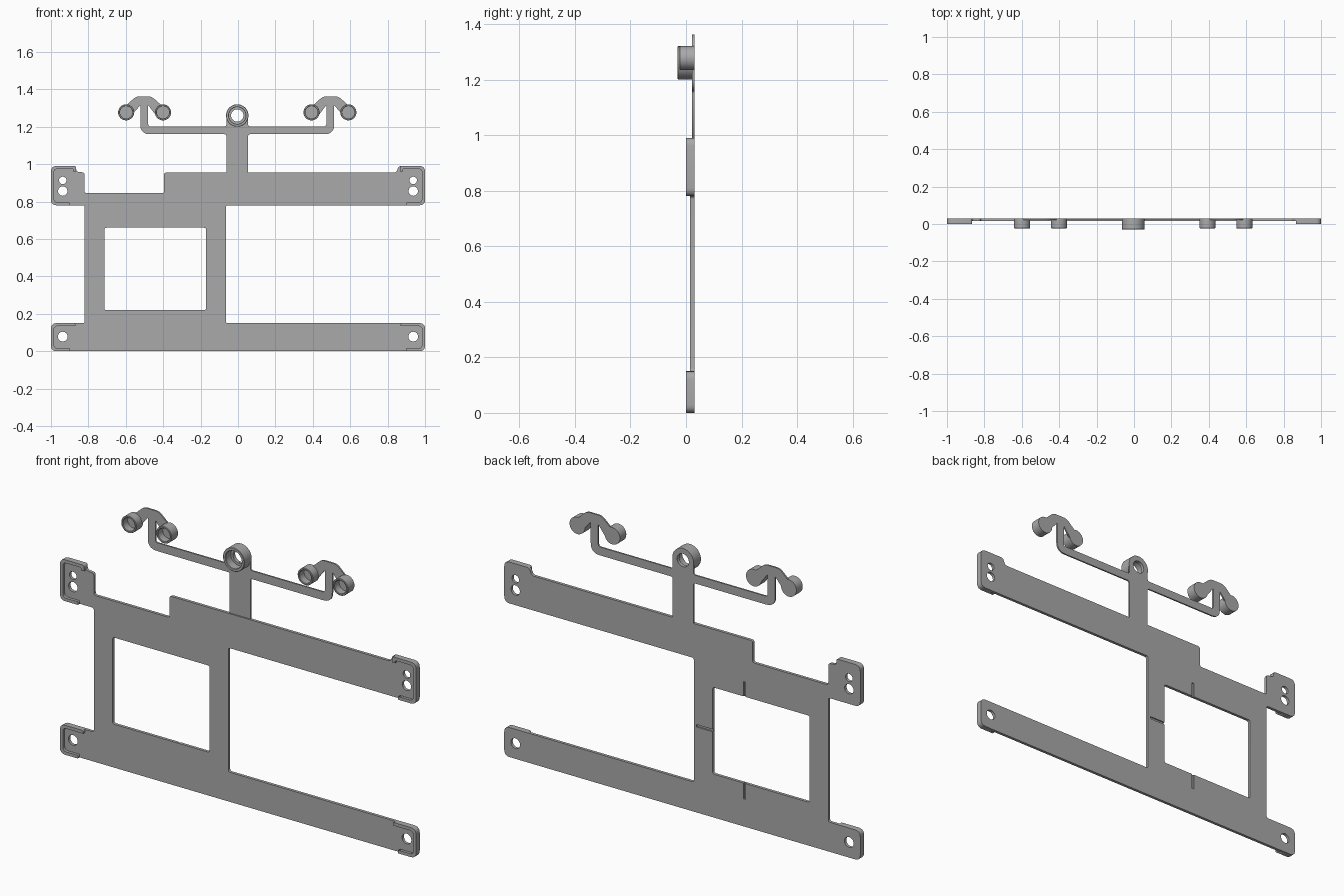
import bpy, bmesh, math
from mathutils import Vector, Matrix

old = bpy.data.objects.get("Cube")
if old:
    bpy.data.objects.remove(old, do_unlink=True)

GREY = (0.4, 0.4, 0.4, 1)
grey = bpy.data.materials.new("plain grey")
grey.use_nodes = True
grey.diffuse_color = GREY
grey.node_tree.nodes["Principled BSDF"].inputs["Base Color"].default_value = GREY

BACK = 0.03      # back plane of every plate
PLATE = 0.015    # front plane of the frame
THIN = 0.022     # front plane of the arm
SHIFT = -0.004   # sideways offset of the arm


def rounded(points, default=0.012, steps=5):
    """Round each corner of a loop of (x, z) or (x, z, radius) points."""
    out, n = [], len(points)
    for i, p in enumerate(points):
        c = Vector(p[:2])
        a = Vector(points[i - 1][:2]) - c
        b = Vector(points[(i + 1) % n][:2]) - c
        r = p[2] if len(p) > 2 else default
        cut = min(r, a.length * 0.45, b.length * 0.45)
        if cut < 0.001:
            out.append(c)
            continue
        s, e = c + a.normalized() * cut, c + b.normalized() * cut
        for k in range(steps + 1):
            t = k / steps
            out.append(s * (1 - t) ** 2 + c * 2 * t * (1 - t) + e * t * t)
    return out


def circle(x, z, r, n=24):
    return [Vector((x + r * math.cos(k * math.tau / n), z + r * math.sin(k * math.tau / n)))
            for k in range(n)]


def add_object(name, bm):
    bmesh.ops.remove_doubles(bm, verts=bm.verts, dist=0.00005)
    bmesh.ops.recalc_face_normals(bm, faces=bm.faces)
    mesh = bpy.data.meshes.new(name)
    bm.to_mesh(mesh)
    bm.free()
    mesh.materials.clear()
    mesh.materials.append(grey)
    obj = bpy.data.objects.new(name, mesh)
    bpy.context.collection.objects.link(obj)
    return obj


def plate(name, loops, front, back):
    """Filled outline with holes, extruded between two depths."""
    curve = bpy.data.curves.new(name + " outline", 'CURVE')
    curve.dimensions = '2D'
    curve.fill_mode = 'BOTH'
    curve.extrude = (back - front) / 2
    for loop in loops:
        spline = curve.splines.new('POLY')
        spline.points.add(len(loop) - 1)
        for pt, v in zip(spline.points, loop):
            pt.co = (v.x, v.y, 0, 1)
        spline.use_cyclic_u = True
    temp = bpy.data.objects.new(name + " outline", curve)
    bpy.context.collection.objects.link(temp)
    graph = bpy.context.evaluated_depsgraph_get()
    mesh = bpy.data.meshes.new_from_object(temp.evaluated_get(graph))
    bm = bmesh.new()
    bm.from_mesh(mesh)
    bm.transform(Matrix.Translation((0, (front + back) / 2, 0)) @ Matrix.Rotation(math.pi / 2, 4, 'X'))
    bpy.data.objects.remove(temp, do_unlink=True)
    bpy.data.curves.remove(curve)
    bpy.data.meshes.remove(mesh)
    return add_object(name, bm)


def lathe(name, profile, x, z, closed):
    """Turn an (r, y) profile about a front-to-back axis."""
    bm = bmesh.new()
    verts = [bm.verts.new((r, y, 0)) for r, y in profile]
    pairs = list(zip(verts, verts[1:] + verts[:1]))
    edges = [bm.edges.new(p) for p in (pairs if closed else pairs[:-1])]
    bmesh.ops.spin(bm, geom=verts + edges, cent=(0, 0, 0), axis=(0, 1, 0),
                   angle=math.tau, steps=40, use_merge=True)
    bmesh.ops.translate(bm, verts=bm.verts, vec=(x, 0, z))
    obj = add_object(name, bm)
    bpy.ops.object.select_all(action='DESELECT')
    obj.select_set(True)
    bpy.context.view_layer.objects.active = obj
    bpy.ops.object.shade_smooth_by_angle(angle=math.radians(35))


# Frame: two long bars joined by two posts around a window
outline = rounded([
    (-1, 0, 0.03), (1, 0, 0.03), (1, 0.15, 0.03), (-0.065, 0.15), (-0.065, 0.78),
    (1, 0.78, 0.03), (1, 0.99, 0.03), (0.86, 0.99), (0.845, 0.955), (-0.395, 0.955),
    (-0.395, 0.845), (-0.82, 0.845), (-0.82, 0.955), (-0.865, 0.96), (-0.865, 0.99),
    (-1, 0.99, 0.03), (-1, 0.78, 0.03), (-0.82, 0.78), (-0.82, 0.15), (-1, 0.15, 0.03)])
window = rounded([(-0.715, 0.22), (-0.17, 0.22), (-0.17, 0.66), (-0.715, 0.66)])
holes = []
for s in (-1, 1):
    x = s * 0.937
    holes += [circle(x, 0.078, 0.026), circle(x, 0.856, 0.025), circle(x, 0.913, 0.02)]
frame = plate("frame", [outline, window] + holes, PLATE, BACK)

# Shallow grooves in the back of the frame, running out from the window
for x, z, w, h in ((-0.35, 0.69, 0.012, 0.09), (-0.35, 0.185, 0.012, 0.09),
                   (-0.13, 0.44, 0.1, 0.012)):
    bm = bmesh.new()
    bmesh.ops.create_cube(bm, size=1, matrix=Matrix.Translation((x, BACK, z))
                          @ Matrix.Diagonal((w, 0.014, h, 1)))
    cutter = add_object("groove cutter", bm)
    cutter.hide_render = True
    mod = frame.modifiers.new("groove", 'BOOLEAN')
    mod.operation = 'DIFFERENCE'
    mod.solver = 'EXACT'
    mod.object = cutter
    bpy.context.view_layer.objects.active = frame
    bpy.ops.object.modifier_apply(modifier=mod.name)
    bpy.data.objects.remove(cutter, do_unlink=True)

# Raised rims round the four corner pads
T = 0.016
for s, side in ((-1, "right"), (1, "left")):
    for level, z0, z1, top in (("lower", 0, 0.15, 0.13), ("upper", 0.78, 0.99, 0.135)):
        path = [(0.9, z0, 0), (1, z0, 0.03), (1, z1, 0.03), (1 - top, z1)]
        if level == "upper":
            path += [(1 - top, z1 - 0.03, 0), (1 - top + T, z1 - 0.03, 0), (1 - top + T, z1 - T)]
        else:
            path += [(1 - top, z1 - T, 0)]
        path += [(1 - T, z1 - T, 0.02), (1 - T, z0 + T, 0.02), (0.9, z0 + T, 0)]
        loop = [Vector((s * v.x, v.y)) for v in rounded(path)]
        plate(f"{level}_{side}_rim", [loop], 0, PLATE)

# Thin arm: stem, crossbar and a forked hook at each end
half = [(0.058, 0.945, 0), (0.058, 1.16), (0.518, 1.16, 0.05), (0.518, 1.315, 0.004),
        (0.57, 1.255, 0), (0.625, 1.285, 0), (0.542, 1.362, 0.02), (0.458, 1.362, 0.02),
        (0.372, 1.285, 0), (0.43, 1.255, 0), (0.476, 1.315, 0.004), (0.476, 1.202, 0.012),
        (0.058, 1.202), (0.058, 1.262, 0), (0.045, 1.262, 0), (0.03, 1.228, 0)]
mirrored = [(-p[0], *p[1:]) for p in reversed(half)]
arm = [v + Vector((SHIFT, 0)) for v in rounded(half + mirrored)]
plate("arm", [arm], THIN, BACK)

# Cups on the hooks, closed at the back
cup = [(0, BACK), (0.043, BACK), (0.043, -0.021), (0.041, -0.023), (0.035, -0.023),
       (0.033, -0.021), (0.033, 0.016), (0, 0.016)]
for s, side in ((-1, "right"), (1, "left")):
    for place, x in (("inner", 0.397), ("outer", 0.594)):
        lathe(f"{side}_{place}_cup", cup, s * x + SHIFT, 1.277, False)

# Stepped ring with an open bore at the top of the stem
ring = [(0.033, BACK), (0.06, BACK), (0.06, -0.028), (0.058, -0.03), (0.047, -0.03),
        (0.045, -0.028), (0.045, 0.012), (0.033, 0.012)]
lathe("centre_ring", ring, SHIFT, 1.26, True)
